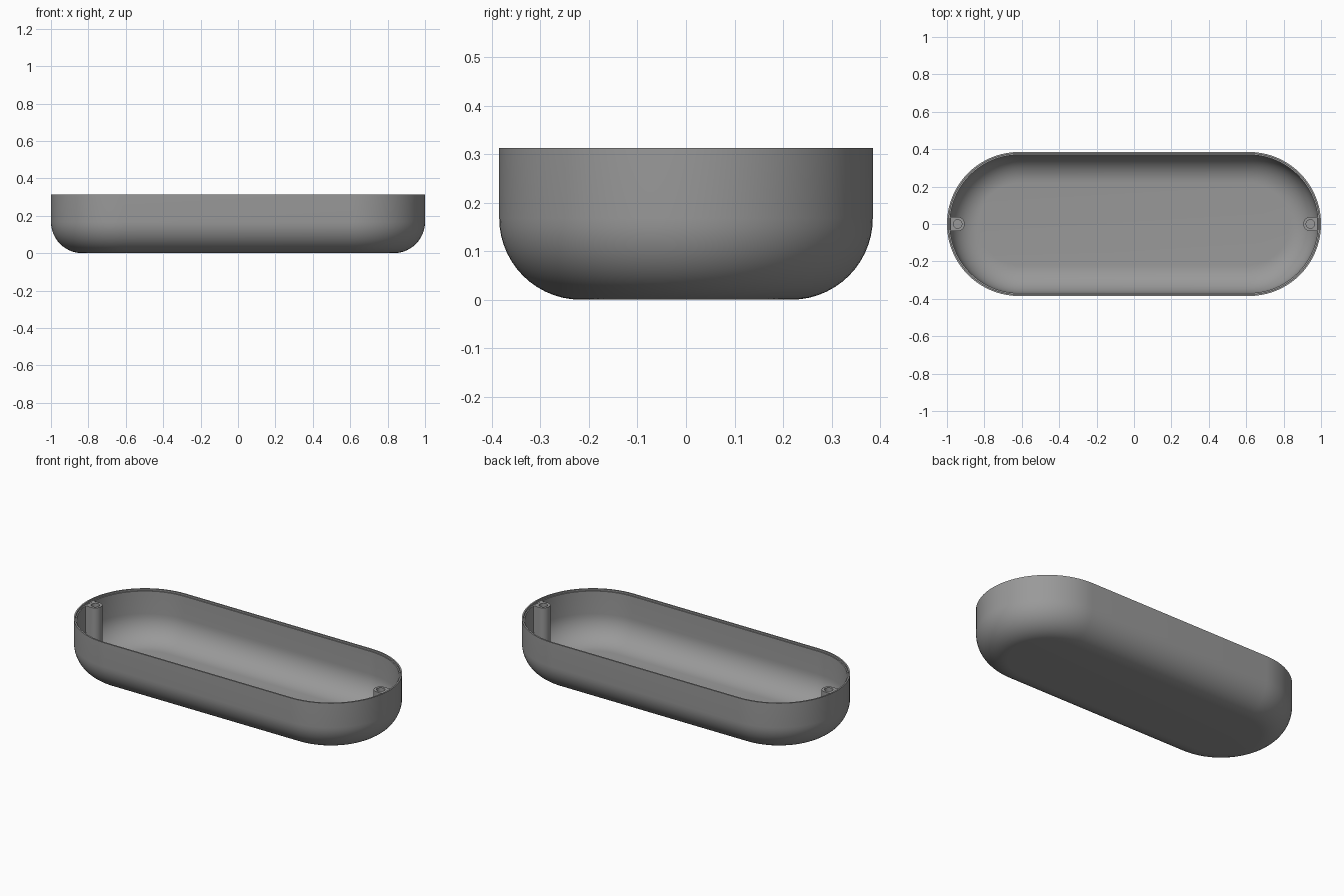
import bpy, bmesh
from math import sin, cos, pi, sqrt, hypot, radians

cube = bpy.data.objects.get("Cube")
if cube:
    bpy.data.objects.remove(cube, do_unlink=True)

SPINE = 0.615      # half length of the straight sides
RADIUS = 0.385     # outer end radius
HEIGHT = 0.313
FILLET = 0.168     # bottom rounding
WALL = 0.016
CORE = RADIUS - FILLET

grey = bpy.data.materials.new("plain_grey")
grey.use_nodes = True
grey.diffuse_color = (0.32, 0.32, 0.32, 1)
grey.node_tree.nodes["Principled BSDF"].inputs["Base Color"].default_value = (0.32, 0.32, 0.32, 1)


def finish(bm, name):
    bmesh.ops.recalc_face_normals(bm, faces=bm.faces)
    mesh = bpy.data.meshes.new(name)
    bm.to_mesh(mesh)
    bm.free()
    mesh.materials.append(grey)
    obj = bpy.data.objects.new(name, mesh)
    bpy.context.collection.objects.link(obj)
    bpy.ops.object.select_all(action='DESELECT')
    obj.select_set(True)
    bpy.context.view_layer.objects.active = obj
    bpy.ops.object.shade_smooth_by_angle(angle=radians(35))
    return obj


def loft(bm, rings):
    """Join closed point loops of equal length with quads."""
    loops = [[bm.verts.new(p) for p in ring] for ring in rings]
    for a, b in zip(loops, loops[1:]):
        for i in range(len(a)):
            j = (i + 1) % len(a)
            bm.faces.new((a[i], a[j], b[j], b[i]))
    return loops


def stadium(r, z, steps=40):
    ring = []
    for side in (1, -1):
        for i in range(steps + 1):
            t = -pi / 2 + pi * i / steps
            ring.append((side * (SPINE + r * cos(t)), side * r * sin(t), z))
    return ring


def fillet(r, steps=14):
    """Quarter round from the floor up to the wall."""
    angles = [pi / 2 * i / steps for i in range(steps + 1)]
    return [(CORE + r * sin(a), FILLET - r * cos(a)) for a in angles]


# Tray shell: outside, stepped rim, inside
profile = fillet(FILLET)
profile += [(RADIUS, HEIGHT), (RADIUS - 0.009, HEIGHT),
            (RADIUS - 0.009, HEIGHT - 0.01), (RADIUS - WALL, HEIGHT - 0.01)]
profile += reversed(fillet(FILLET - WALL))
bm = bmesh.new()
loops = loft(bm, [stadium(r, z) for r, z in profile])
bm.faces.new(loops[0])
bm.faces.new(loops[-1])
finish(bm, "tray_shell")


# Screw posts: round towards the middle, square where they join the wall
def shell_height(x, y):
    """Height of the middle of the shell thickness under a point."""
    r = max(hypot(max(abs(x) - SPINE, 0), y) - CORE, 0)
    mid = FILLET - WALL / 2
    return FILLET - sqrt(max(mid * mid - r * r, 0))


def screw_post(name, side):
    cx, post_r, hole_r, n = 0.943, 0.038, 0.023, 48
    top = HEIGHT - 0.009
    outer, hole = [], []
    for i in range(n):
        c, s = cos(2 * pi * i / n), sin(2 * pi * i / n)
        k = post_r / max(abs(c), abs(s)) if c > 0 else post_r
        outer.append((side * (cx + k * c), k * s))
        hole.append((side * (cx + hole_r * c), hole_r * s))
    bm = bmesh.new()
    loops = loft(bm, [
        [(x, y, shell_height(x, y)) for x, y in outer],
        [(x, y, top) for x, y in outer],
        [(x, y, top) for x, y in hole],
        [(x, y, top - 0.18) for x, y in hole]])
    bm.faces.new(loops[-1])
    finish(bm, name)


screw_post("left_screw_post", 1)
screw_post("right_screw_post", -1)
